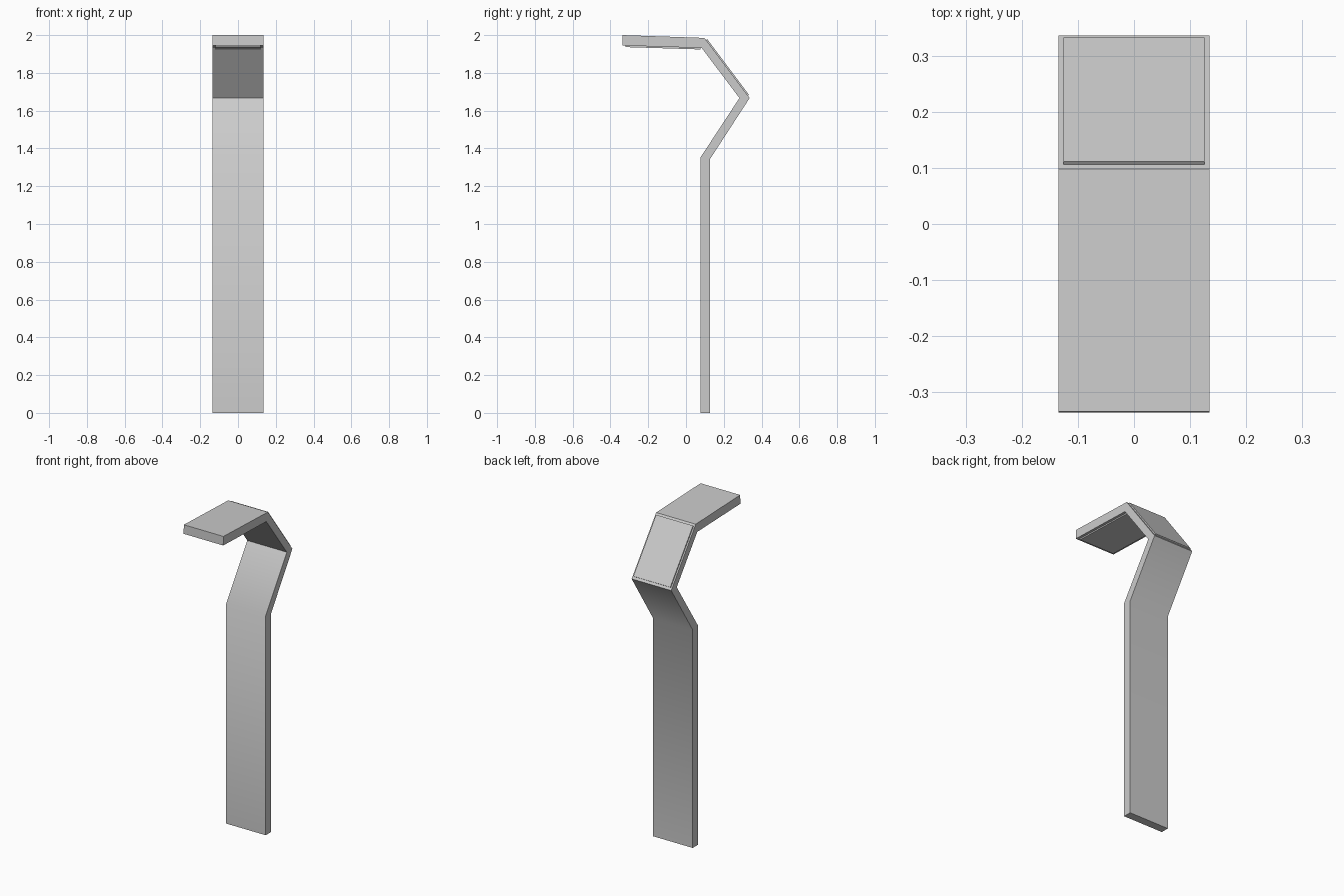
import bpy, bmesh, math

if "Cube" in bpy.data.objects:
    bpy.data.objects.remove(bpy.data.objects["Cube"])


def extrude_profile(name, pts, half_width, smooth=0):
    """Solid with a (y, z) outline, spanning +-half_width in x."""
    bm = bmesh.new()
    face = bm.faces.new([bm.verts.new((-half_width, y, z)) for y, z in pts])
    ext = bmesh.ops.extrude_face_region(bm, geom=[face])
    moved = [g for g in ext["geom"] if isinstance(g, bmesh.types.BMVert)]
    bmesh.ops.translate(bm, vec=(2 * half_width, 0, 0), verts=moved)
    bmesh.ops.recalc_face_normals(bm, faces=bm.faces)
    mesh = bpy.data.meshes.new(name)
    bm.to_mesh(mesh)
    bm.free()
    obj = bpy.data.objects.new(name, mesh)
    bpy.context.collection.objects.link(obj)
    if smooth:
        bpy.ops.object.select_all(action='DESELECT')
        obj.select_set(True)
        bpy.context.view_layer.objects.active = obj
        bpy.ops.object.shade_smooth_by_angle(angle=math.radians(smooth))
    return obj


def raised_panel(name, a, b, start, end, thick, half_width):
    """Thin plate lying on the left-hand side of the profile edge a -> b."""
    length = math.dist(a, b)
    dy, dz = (b[0] - a[0]) / length, (b[1] - a[1]) / length
    ny, nz = -dz, dy

    def at(s, t):
        return (a[0] + dy * s + ny * t, a[1] + dz * s + nz * t)

    sink = -0.004
    return extrude_profile(name, [at(start, sink), at(length - end, sink),
                                  at(length - end, thick), at(start, thick)],
                           half_width)


# Corners of the bent column
head_tip_top, head_tip_bottom = (-0.335, 2.0), (-0.337, 1.945)
ridge_out, ridge_in = (0.098, 1.985), (0.083, 1.932)
elbow_out, elbow_in = (0.337, 1.667), (0.283, 1.667)
bend_out, bend_in = (0.128, 1.345), (0.077, 1.353)

# Bent lamp column: post, cranked neck and head in one strip
extrude_profile("lamp_column",
                [(0.077, 0), (0.128, 0), bend_out, elbow_out, ridge_out,
                 head_tip_top, head_tip_bottom, ridge_in, elbow_in, bend_in],
                0.135, smooth=40)

# Panel on the back of the upper neck
raised_panel("solar_panel", ridge_out, elbow_out, 0.0133, 0.016, 0.0075, 0.126)

# Light panel under the head
raised_panel("light_panel", ridge_in, head_tip_bottom, 0.006, 0.018, 0.008, 0.119)
